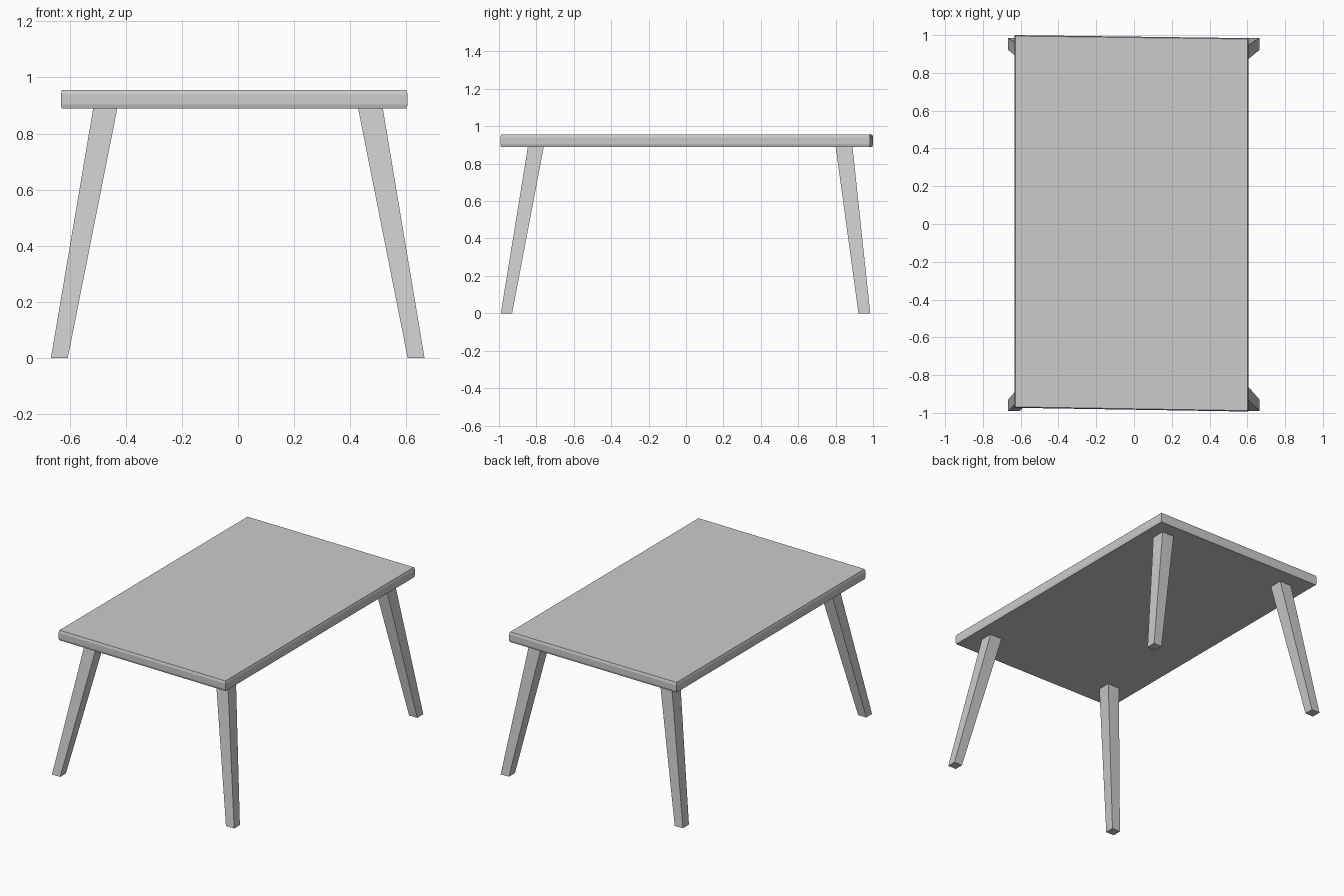
import bpy

if "Cube" in bpy.data.objects:
    bpy.data.objects.remove(bpy.data.objects["Cube"])


def loft(name, rings):
    """Closed flat-faced solid through a stack of four-point rings."""
    verts = [p for ring in rings for p in ring]
    faces = [(3, 2, 1, 0)]
    for k in range(len(rings) - 1):
        for i in range(4):
            a, b = 4 * k + i, 4 * k + (i + 1) % 4
            faces.append((a, b, b + 4, a + 4))
    n = len(verts) - 4
    faces.append((n, n + 1, n + 2, n + 3))
    mesh = bpy.data.meshes.new(name)
    mesh.from_pydata(verts, [], faces)
    obj = bpy.data.objects.new(name, mesh)
    bpy.context.collection.objects.link(obj)
    return obj


def rect(x0, x1, y0, y1, z):
    return [(x0, y0, z), (x1, y0, z), (x1, y1, z), (x0, y1, z)]


# Tabletop: slightly skewed slab with chamfered rim
def top_ring(z, inset):
    i = inset
    return [(-0.632 + i, -0.973 + i, z), (0.605 - i, -0.993 + i, z),
            (0.605 - i, 0.984 - i, z), (-0.632 + i, 1.0 - i, z)]


loft("tabletop", [top_ring(z, i) for z, i in
                  [(0.89, 0.004), (0.904, 0.0), (0.94, 0.0), (0.956, 0.005)]])

# Splayed, tapered legs: front pair leans further than the back pair
LEG_TOP = 0.892
for end, foot, head in [("front", (-0.99, -0.93), (-0.845, -0.76)),
                        ("back", (0.922, 0.985), (0.80, 0.89))]:
    for side, fx, hx in [("left", (-0.667, -0.607), (-0.516, -0.43)),
                         ("right", (0.605, 0.665), (0.428, 0.516))]:
        loft(f"{end}_{side}_leg", [rect(*fx, *foot, 0.0),
                                   rect(*hx, *head, LEG_TOP)])
